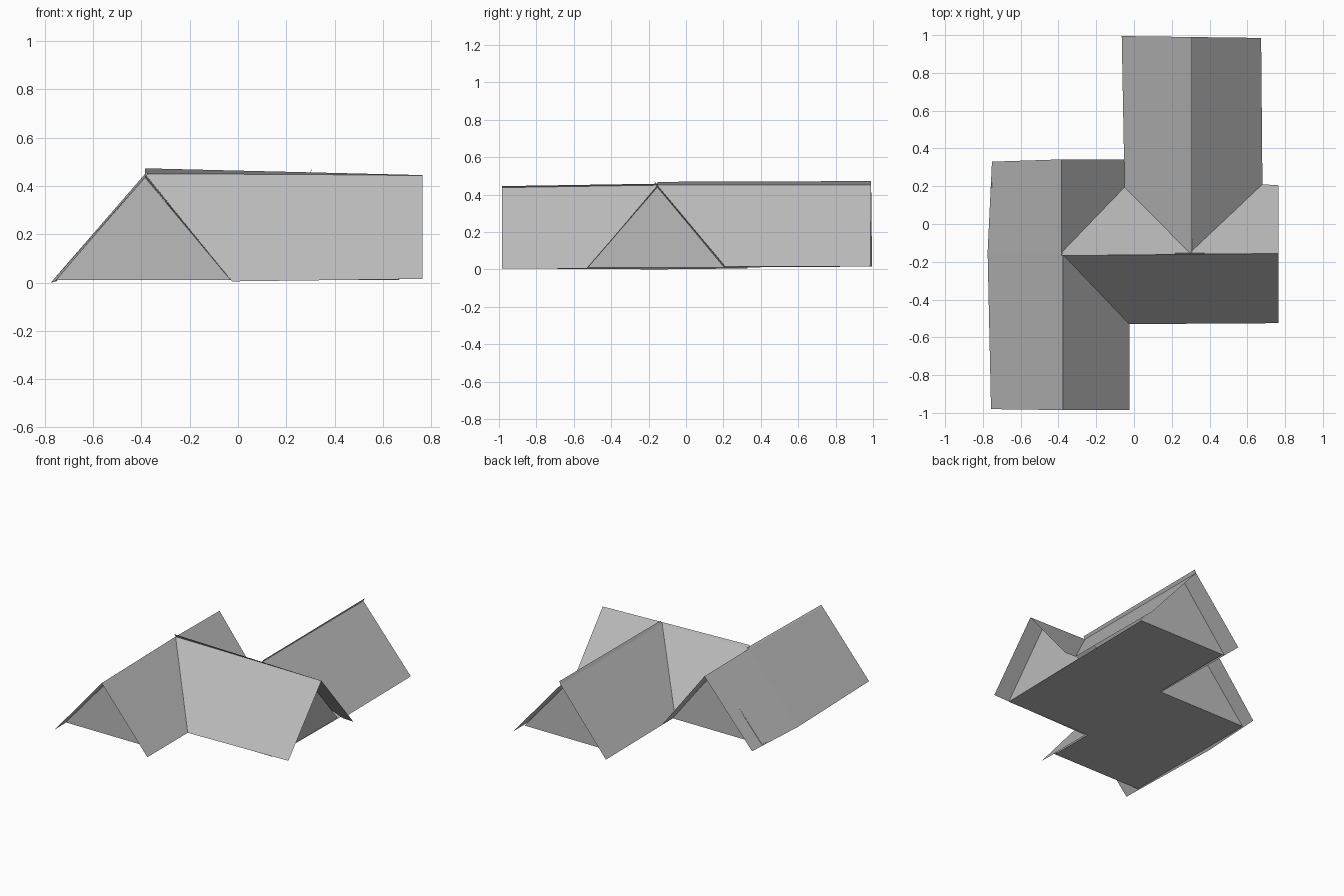
import bpy

if "Cube" in bpy.data.objects:
    bpy.data.objects.remove(bpy.data.objects["Cube"])

# One plain colour for the whole building
grey = bpy.data.materials.new("plain_grey")
grey.diffuse_color = (0.5, 0.5, 0.5, 1)
grey.use_nodes = True
grey.node_tree.nodes["Principled BSDF"].inputs["Base Color"].default_value = grey.diffuse_color


def sheet(name, faces):
    """Build one object from polygons given as lists of points."""
    verts, polys = [], []
    for f in faces:
        polys.append(list(range(len(verts), len(verts) + len(f))))
        verts += f
    me = bpy.data.meshes.new(name)
    me.from_pydata(verts, [], polys)
    me.materials.append(grey)
    ob = bpy.data.objects.new(name, me)
    bpy.context.collection.objects.link(ob)
    return ob


# Ridge lines: west wing (x), middle wing (y), north wing (x)
AX, BY, CX = -0.385, -0.153, 0.295
E = 0.015                                   # eave height
crossing = (AX, BY, 0.46)                   # west and middle ridges meet
junction = (CX, BY, 0.46)                   # middle and north ridges meet
valley_front = (-0.025, -0.53, E)
valley_mid = (-0.05, 0.195, 0.02)
valley_back = (0.68, 0.21, 0.025)
west_front, west_back = (AX, -0.985, 0.447), (AX, 0.342, 0.455)
middle_end = (0.765, BY, 0.453)
north_end = (CX, 0.99, 0.46)

# West wing roof
sheet("west_wing_west_slope", [
    [west_front, crossing, (-0.775, -0.15, 0.01), (-0.757, -0.98, E)],
    [crossing, west_back, (-0.752, 0.33, E), (-0.775, -0.15, 0.01)]])
sheet("west_wing_east_slope", [
    [west_front, (-0.025, -0.985, E), valley_front, crossing],
    [crossing, valley_mid, (-0.05, 0.342, 0.02), west_back]])

# Middle wing roof
sheet("middle_wing_front_slope", [
    [crossing, valley_front, (0.765, -0.525, 0.025), middle_end, junction]])
sheet("middle_wing_back_slope", [
    [crossing, junction, valley_mid],
    [junction, middle_end, (0.765, 0.205, 0.025), valley_back]])

# North wing roof
sheet("north_wing_west_slope", [
    [junction, north_end, (-0.065, 0.995, 0.025), valley_mid]])
sheet("north_wing_east_slope", [
    [junction, valley_back, (0.673, 0.985, 0.025), north_end]])

# Slope sheets run slightly past the ridges
sheet("ridge_flaps", [
    [crossing, middle_end, (0.765, BY - 0.003, 0.455), (AX, BY - 0.015, 0.483)],
    [junction, north_end, (CX + 0.012, 0.99, 0.482), (CX + 0.012, BY, 0.478)],
    [west_front, crossing, (AX + 0.01, BY, 0.468), (AX + 0.01, -0.985, 0.455)]])


# Recessed triangular gable walls
def gable(name, a, b, top):
    sheet(name, [[a, b, top]])


F = 0.02
gable("west_wing_front_gable", (-0.755, -0.86, F), (-0.03, -0.86, F), (AX, -0.86, 0.445))
gable("west_wing_back_gable", (-0.05, 0.22, F), (-0.755, 0.22, F), (AX, 0.22, 0.45))
gable("middle_wing_end_gable", (0.64, -0.525, F), (0.64, 0.205, F), (0.64, BY, 0.45))
gable("north_wing_end_gable", (0.67, 0.86, F), (-0.06, 0.86, F), (CX, 0.86, 0.455))

# Flat undersides
sheet("floor", [
    [(-0.755, -0.86, F), (-0.755, 0.22, F), (-0.04, 0.22, F), (-0.04, -0.86, F)],
    [(-0.04, -0.525, F), (-0.04, 0.86, F), (0.66, 0.86, F), (0.64, -0.525, F)]])

# Stand the eaves on the ground
for ob in bpy.context.collection.objects:
    ob.location.z = -0.01
